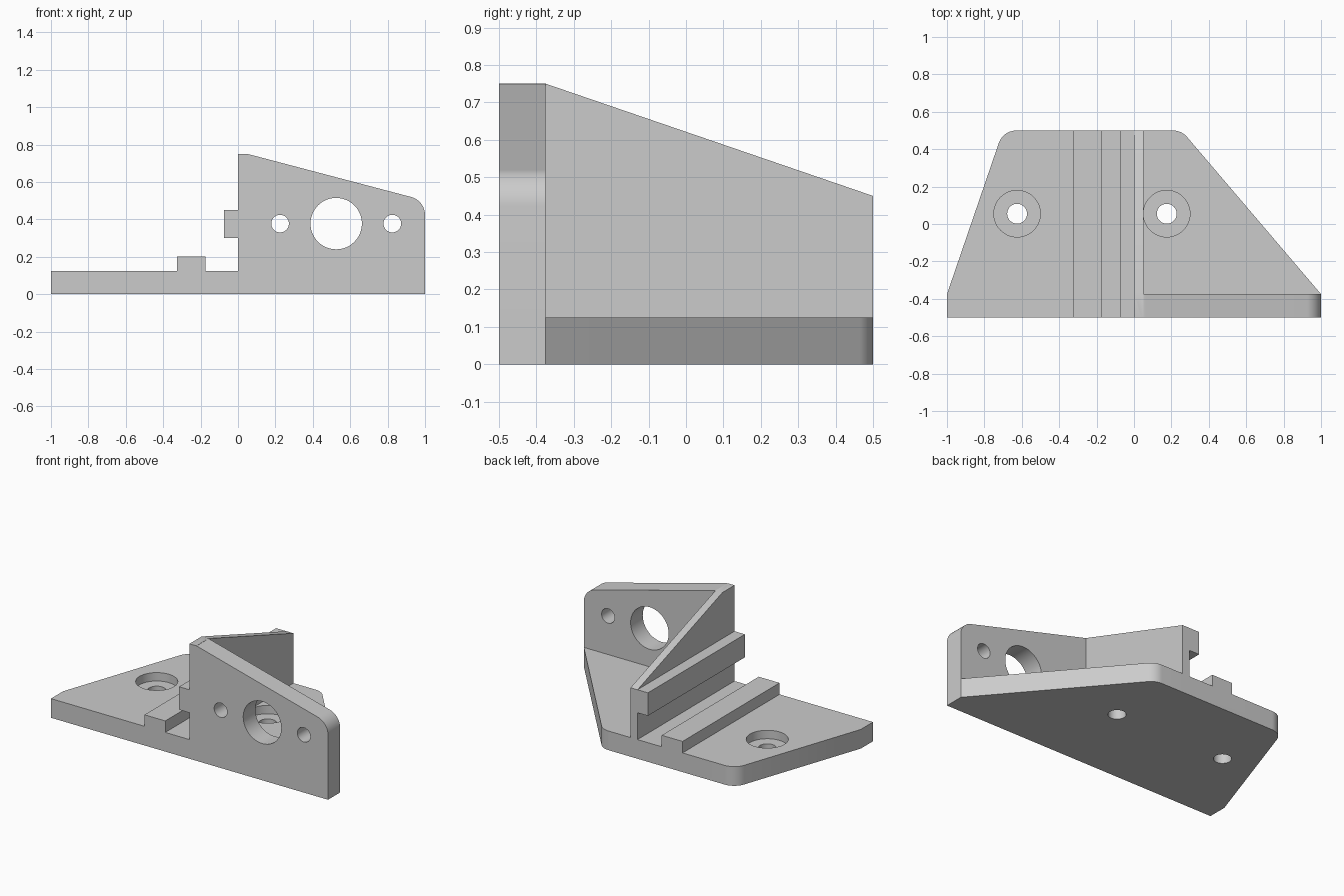
import bpy
import math
from mathutils import Vector

cube = bpy.data.objects.get("Cube")
if cube:
    bpy.data.objects.remove(cube, do_unlink=True)

grey = bpy.data.materials.new("plain grey")
grey.use_nodes = True
grey.diffuse_color = (0.6, 0.6, 0.6, 1)
grey.node_tree.nodes["Principled BSDF"].inputs["Base Color"].default_value = grey.diffuse_color

FRONT, BACK, INNER = -0.5, 0.5, -0.375   # y of front face, back edge, rear of the upright
THICK = 0.125                            # base plate thickness


def rounded(points, radii, steps=10):
    """Outline with a tangent arc at each corner that has a radius."""
    result = []
    for i, (p, r) in enumerate(zip(points, radii)):
        p = Vector(p)
        if not r:
            result.append(p)
            continue
        a = (Vector(points[i - 1]) - p).normalized()
        b = (Vector(points[(i + 1) % len(points)]) - p).normalized()
        half = a.angle(b) / 2
        centre = p + (a + b).normalized() * (r / math.sin(half))
        start = (p + a * (r / math.tan(half)) - centre).normalized()
        end = (p + b * (r / math.tan(half)) - centre).normalized()
        for k in range(steps + 1):
            spoke = start.lerp(end, k / steps).normalized()
            result.append(centre + spoke * r)
    return result


def prism(name, outline, axis, low, high):
    """Extrude a 2D outline along the named axis."""
    place = {"x": lambda u, v, w: (w, u, v),
             "y": lambda u, v, w: (u, w, v),
             "z": lambda u, v, w: (u, v, w)}[axis]
    n = len(outline)
    verts = [place(u, v, w) for w in (low, high) for u, v in outline]
    faces = [list(range(n))[::-1], list(range(n, 2 * n))]
    faces += [[i, (i + 1) % n, n + (i + 1) % n, n + i] for i in range(n)]
    if axis == "y":
        faces = [f[::-1] for f in faces]
    mesh = bpy.data.meshes.new(name)
    mesh.from_pydata(verts, [], faces)
    mesh.materials.append(grey)
    obj = bpy.data.objects.new(name, mesh)
    bpy.context.collection.objects.link(obj)
    return obj


def box(name, x0, x1, z0, z1):
    return prism(name, [(x0, z0), (x1, z0), (x1, z1), (x0, z1)], "y", FRONT, BACK)


def cylinder(name, centre, radius, axis, low, high, sides=48):
    turn = [math.tau * i / sides for i in range(sides)]
    ring = [(centre[0] + radius * math.cos(t), centre[1] + radius * math.sin(t)) for t in turn]
    return prism(name, ring, axis, low, high)


def combine(target, other, operation):
    mod = target.modifiers.new(operation, "BOOLEAN")
    mod.operation, mod.solver, mod.object = operation, "EXACT", other
    bpy.ops.object.select_all(action="DESELECT")
    bpy.context.view_layer.objects.active = target
    target.select_set(True)
    bpy.ops.object.modifier_apply(modifier=mod.name)
    bpy.data.objects.remove(other, do_unlink=True)


# Base plate with tapered sides and rounded rear corners
bracket = prism("mounting_bracket", rounded(
    [(-1, FRONT), (1, FRONT), (1, INNER), (0.254, BACK), (-0.7, BACK), (-1, INNER)],
    [0, 0, 0, 0.1, 0.1, 0]), "z", 0, THICK)

# Front upright, sloping side wall, side rail and floor ridge
parts = [
    prism("front_upright", rounded(
        [(0, 0), (1, 0), (1, 0.5), (0.05, 0.75), (0, 0.75)],
        [0, 0, 0.1, 0.1, 0]), "y", FRONT, INNER),
    prism("side_wall", [(FRONT, 0), (BACK, 0), (BACK, 0.45), (INNER, 0.75), (FRONT, 0.75)],
          "x", 0, 0.05),
    box("side_rail", -0.075, 0.02, 0.3, 0.45),
    box("floor_ridge", -0.325, -0.175, 0.05, 0.2),
]
for part in parts:
    combine(bracket, part, "UNION")

# Counterbored screw holes through the base
for x in (-0.625, 0.175):
    combine(bracket, cylinder("screw_hole", (x, 0.055), 0.053, "z", -0.1, 0.3), "DIFFERENCE")
    combine(bracket, cylinder("counterbore", (x, 0.055), 0.1245, "z", 0.07, 0.2), "DIFFERENCE")

# Large central hole and two small holes through the upright
for x, radius in ((0.225, 0.047), (0.525, 0.1375), (0.825, 0.047)):
    combine(bracket, cylinder("front_hole", (x, 0.377), radius, "y", -0.6, -0.3), "DIFFERENCE")

bpy.ops.object.shade_smooth_by_angle(angle=math.radians(25))
